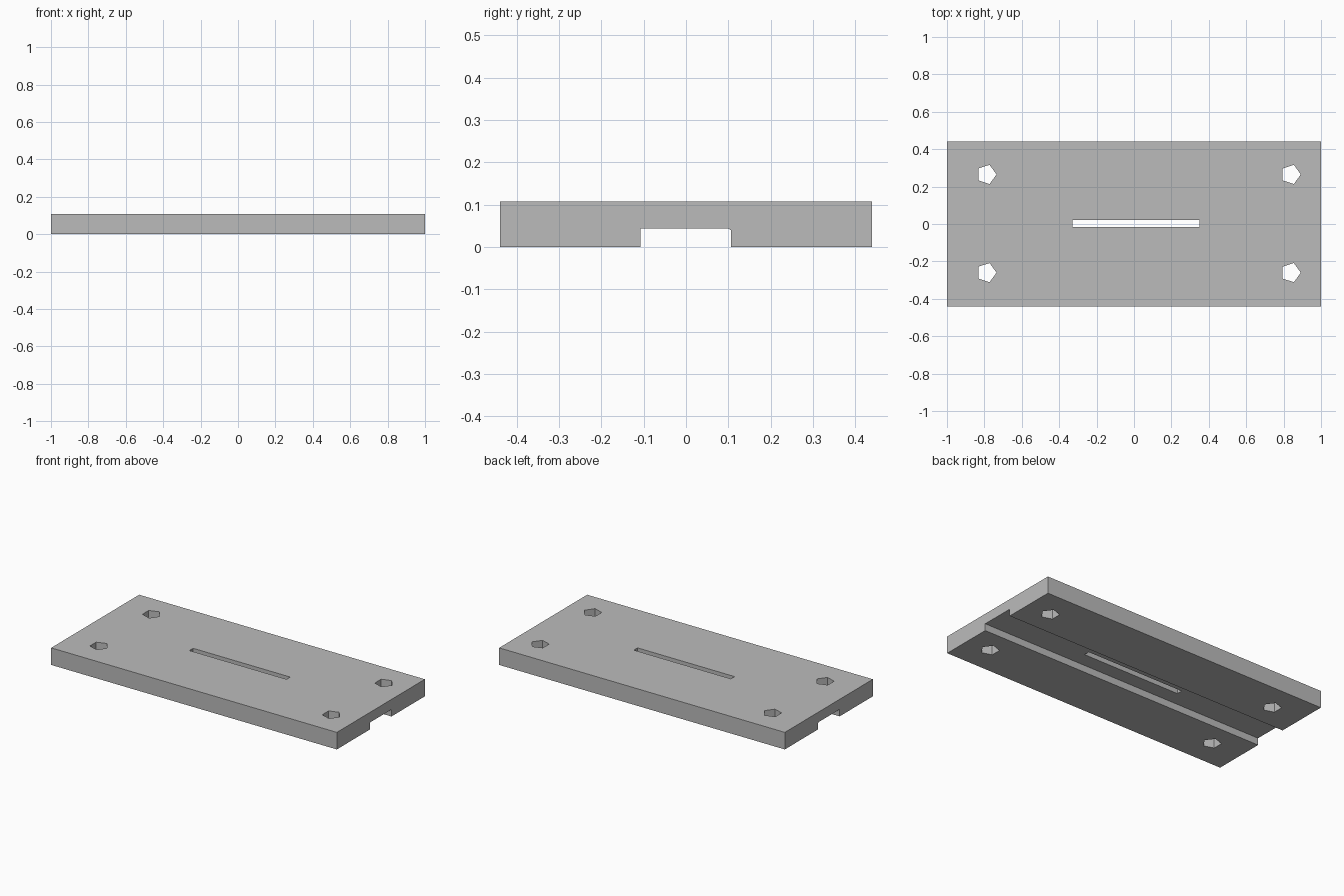
import bpy
import bmesh
from math import pi, cos, sin

if "Cube" in bpy.data.objects:
    bpy.data.objects.remove(bpy.data.objects["Cube"], do_unlink=True)

# Plain grey material
grey = bpy.data.materials.new("plain grey")
grey.use_nodes = True
colour = (0.5, 0.5, 0.5, 1)
grey.diffuse_color = colour
grey.node_tree.nodes["Principled BSDF"].inputs["Base Color"].default_value = colour


def prism(name, outline, depth):
    """Extrude a closed outline of 3D points along the depth vector."""
    bm = bmesh.new()
    face = bm.faces.new([bm.verts.new(p) for p in outline])
    top = bmesh.ops.extrude_face_region(bm, geom=[face])["geom"]
    moved = [v for v in top if isinstance(v, bmesh.types.BMVert)]
    bmesh.ops.translate(bm, verts=moved, vec=depth)
    bmesh.ops.recalc_face_normals(bm, faces=bm.faces)
    mesh = bpy.data.meshes.new(name)
    bm.to_mesh(mesh)
    bm.free()
    mesh.materials.append(grey)
    obj = bpy.data.objects.new(name, mesh)
    bpy.context.collection.objects.link(obj)
    return obj


def cut(target, cutter):
    """Subtract the cutter, then discard it."""
    mod = target.modifiers.new(cutter.name, "BOOLEAN")
    mod.operation = "DIFFERENCE"
    mod.solver = "EXACT"
    mod.object = cutter
    bpy.context.view_layer.objects.active = target
    bpy.ops.object.modifier_apply(modifier=mod.name)
    bpy.data.objects.remove(cutter, do_unlink=True)


# Plate with a channel along its underside
half_y, height, channel = 0.44, 0.108, 0.044
section = [(-half_y, 0), (-0.108, 0), (-0.108, channel), (0.099, channel),
           (0.106, channel - 0.004), (0.106, 0), (half_y, 0),
           (half_y, height), (-half_y, height)]
plate = prism("mounting_plate", [(-1, y, z) for y, z in section], (2, 0, 0))

# Long central slot
slot = [(-0.33, -0.015), (0.35, -0.015), (0.35, 0.022), (-0.33, 0.022)]
cut(plate, prism("slot_cutter", [(x, y, -0.1) for x, y in slot], (0, 0, 0.4)))

# Five-sided corner holes
radius = 0.054
for cx in (-0.789, 0.838):
    for cy in (-0.26, 0.265):
        ring = [(cx + radius * cos(2 * pi * i / 5),
                 cy + radius * sin(2 * pi * i / 5), -0.1) for i in range(5)]
        cut(plate, prism("hole_cutter", ring, (0, 0, 0.4)))
